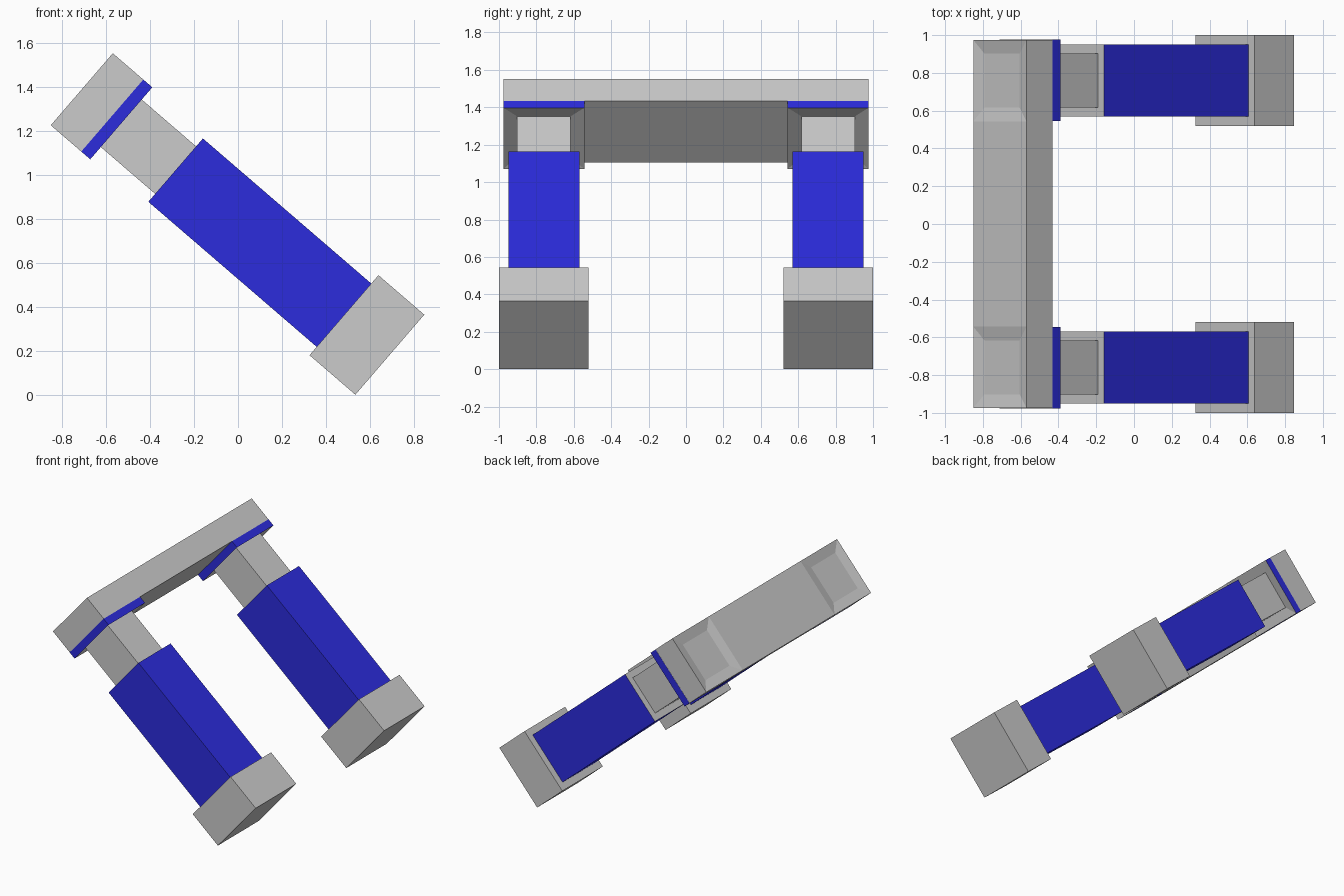
import bpy, bmesh, math
from mathutils import Matrix, Vector

if "Cube" in bpy.data.objects:
    bpy.data.objects.remove(bpy.data.objects["Cube"])

# Leaning frame: local z runs up the legs, local x is the leg depth
TILT = Matrix.Translation((0.69, 0, 0.182)) @ Matrix.Rotation(math.radians(-49.25), 4, 'Y')
LEG_Y = 0.76

blue = bpy.data.materials.new("blue")
blue.diffuse_color = (0.025, 0.025, 0.72, 1)
blue.use_nodes = True
blue.node_tree.nodes["Principled BSDF"].inputs["Base Color"].default_value = blue.diffuse_color


def box(name, z0, z1, width, y=0.0, length=None, blue_sides=False, dish=0, cuts=()):
    """Box on the leaning axis; dish = +1/-1 sinks shallow square pans into that end."""
    bm = bmesh.new()
    bmesh.ops.create_cube(bm, size=1)
    bmesh.ops.scale(bm, verts=bm.verts, vec=(width, length or width, z1 - z0))
    bmesh.ops.translate(bm, verts=bm.verts, vec=(0, y, (z0 + z1) / 2))
    for c in cuts:
        bmesh.ops.bisect_plane(bm, geom=bm.verts[:] + bm.edges[:] + bm.faces[:],
                               plane_co=(0, c, 0), plane_no=(0, 1, 0))
    bm.normal_update()
    sides = [f for f in bm.faces if abs(f.normal.z) < 0.5]
    if blue_sides:
        for f in sides:
            f.material_index = 1
    if dish:
        pans = [f for f in bm.faces if f.normal.z * dish > 0.5
                and abs(f.calc_center_median().y) > 0.5]
        bmesh.ops.inset_individual(bm, faces=pans, thickness=0.073, depth=-0.015,
                                   use_even_offset=True)
    me = bpy.data.meshes.new(name)
    bm.to_mesh(me)
    bm.free()
    if blue_sides:
        me.materials.append(None)
        me.materials.append(blue)
    ob = bpy.data.objects.new(name, me)
    ob.matrix_world = TILT
    bpy.context.collection.objects.link(ob)
    return ob


# Cross beam joining both legs, with a shallow pan over each leg
box("cross_beam", 1.665, 1.848, 0.432, length=1.95, dish=1, cuts=(-0.543, 0.543))

# Two identical legs
for side, s in (("front", -1), ("back", 1)):
    y = s * LEG_Y
    box(side + "_foot", 0, 0.275, 0.48, y)
    box(side + "_sleeve", 0.275, 1.285, 0.38, y, blue_sides=True)
    box(side + "_shaft", 1.285, 1.63, 0.285, y)
    box(side + "_collar_plate", 1.611, 1.665, 0.432, y, blue_sides=True, dish=-1)
